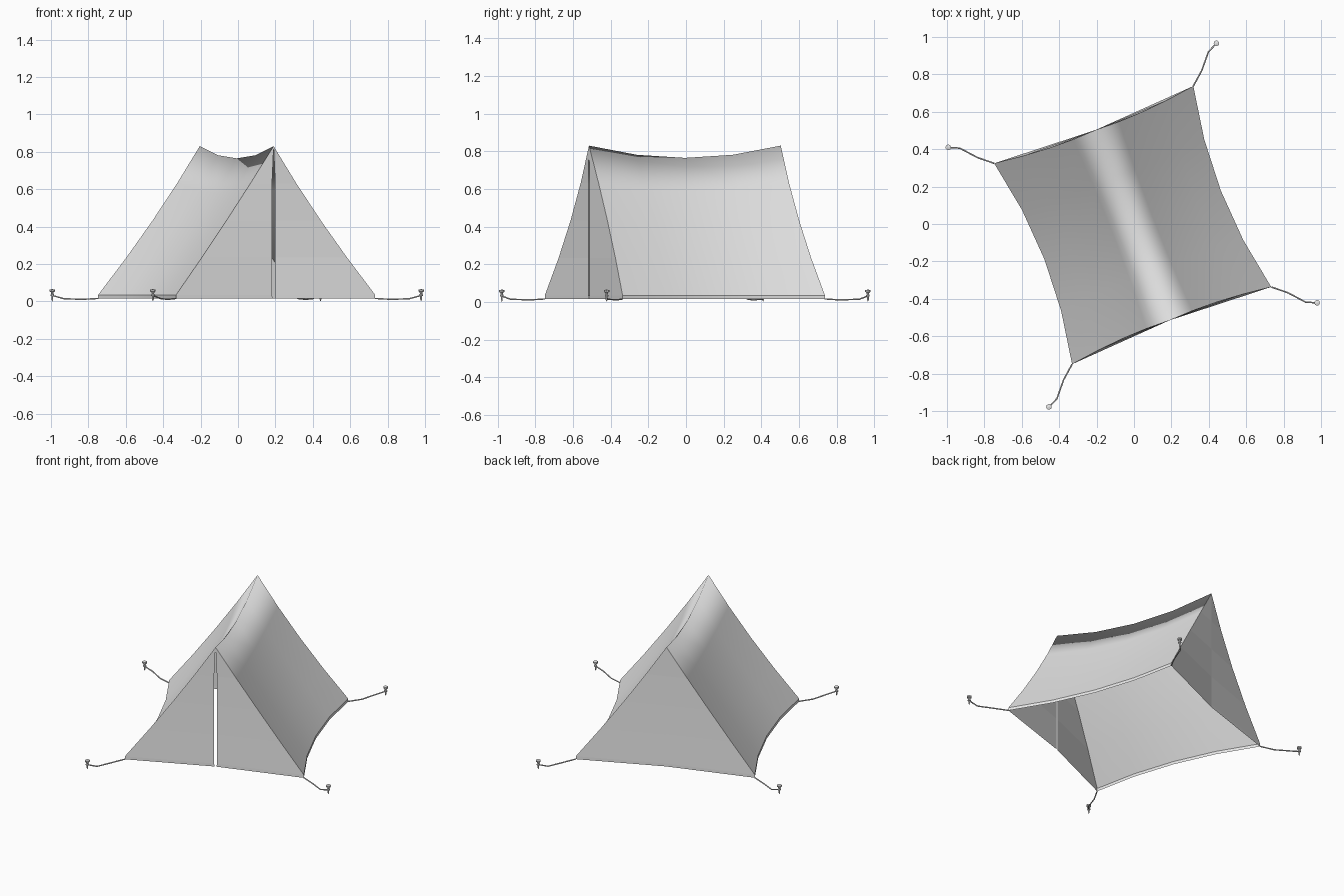
import bpy, bmesh, math

if "Cube" in bpy.data.objects:
    bpy.data.objects.remove(bpy.data.objects["Cube"])

grey = bpy.data.materials.new("canvas_grey")
grey.diffuse_color = (0.8, 0.8, 0.8, 1)
grey.use_nodes = True
grey.node_tree.nodes["Principled BSDF"].inputs["Base Color"].default_value = grey.diffuse_color

ANGLE = math.radians(21.2)
CENTRE = (-0.007, -0.006)
HALF_W, HALF_L, END_RIDGE = 0.571, 0.576, 0.546
HEM, EAVE, PEAK, SAG = 0.015, 0.035, 0.83, 0.065
ROWS, COLS = 4, 4


def world(v, u, z):
    """Tent frame (across, along ridge, up) to world."""
    c, s = math.cos(ANGLE), math.sin(ANGLE)
    return (c * v - s * u + CENTRE[0], s * v + c * u + CENTRE[1], z)


def cloth(side, t, s):
    """Point on a slope: t from eave to ridge, s from -1 (front) to 1 (back)."""
    pull = SAG * (1 - s * s)
    dip = 0.06 * t * (1 - t)
    v = side * ((HALF_W - pull) * (1 - t) - dip)
    u = s * (HALF_L + (END_RIDGE - HALF_L) * t - dip)
    return (v, u, EAVE + (PEAK - pull - EAVE) * t)


def make(name, bm, smooth=True):
    bmesh.ops.remove_doubles(bm, verts=bm.verts, dist=0.0005)
    mesh = bpy.data.meshes.new(name)
    bm.to_mesh(mesh)
    bm.free()
    for p in mesh.polygons:
        p.use_smooth = smooth
    mesh.materials.append(grey)
    obj = bpy.data.objects.new(name, mesh)
    bpy.context.collection.objects.link(obj)
    return obj


def grid(name, lines, smooth=True, flip=False):
    """Sheet stretched between successive lines of tent-frame points."""
    bm = bmesh.new()
    vs = [[bm.verts.new(world(*p)) for p in line] for line in lines]
    for a, b in zip(vs, vs[1:]):
        for i in range(len(a) - 1):
            q = [a[i], a[i + 1], b[i + 1], b[i]]
            if (a[i + 1].co - b[i + 1].co).length < 1e-5:
                q = [a[i], a[i + 1], b[i]]
            bm.faces.new(q[::-1] if flip else q)
    return make(name, bm, smooth)


stations = [-1 + 2 * i / COLS for i in range(COLS + 1)]
steps = [i / ROWS for i in range(ROWS + 1)]

# Roof: both slopes as one smooth sheet over the sagging ridge
across = [(1, t) for t in steps] + [(-1, t) for t in reversed(steps[:-1])]
grid("roof", [[cloth(side, t, s) for s in stations] for side, t in across], flip=True)

# Hems: narrow upright strips under the eaves
for side, label in ((-1, "left"), (1, "right")):
    top = [cloth(side, 0, s) for s in stations]
    low = [(v, u, HEM) for v, u, z in top]
    grid(label + "_hem", [low, top], flip=side > 0)


# End walls: half triangles from a roof edge to the centre line
def half_wall(name, side, end, gap):
    edge = [cloth(side, t, end) for t in steps]
    edge.insert(0, (edge[0][0], edge[0][1], HEM))
    last = len(edge) - 1
    mid = [(side * gap * (0.7 if i == 0 else 1) if i < last else 0,
            end * END_RIDGE, p[2]) for i, p in enumerate(edge)]
    return grid(name, [edge, mid], smooth=False, flip=side * end < 0)


for side, label in ((-1, "left"), (1, "right")):
    half_wall(label + "_door", side, -1, 0.009)
    half_wall(label + "_back_wall", side, 1, 0)

# Pegs and guy ropes at the four corners
PEG = [(0, 0), (0.005, 0.012), (0.005, 0.028), (0.010, 0.03), (0.010, 0.037),
       (0.006, 0.04), (0.008, 0.05), (0.015, 0.053), (0.015, 0.063), (0, 0.066)]
ROPE = [(HALF_W, HALF_L, 0.016), (0.643, 0.637, 0.011),
        (0.713, 0.718, 0.015), (0.769, 0.744, 0.032)]


def peg(name, x, y, sides=10):
    bm = bmesh.new()
    rings = [[bm.verts.new((x + r * math.cos(k * math.tau / sides),
                            y + r * math.sin(k * math.tau / sides), z))
              for k in range(sides)] for r, z in PEG]
    for a, b in zip(rings, rings[1:]):
        for k in range(sides):
            n = (k + 1) % sides
            bm.faces.new((a[k], a[n], b[n], b[k]))
    make(name, bm, smooth=False)


for sv, lv in ((-1, "left"), (1, "right")):
    for su, lu in ((-1, "front"), (1, "back")):
        x, y, _ = world(sv * ROPE[-1][0], su * ROPE[-1][1], 0)
        peg(f"{lu}_{lv}_peg", x, y)
        curve = bpy.data.curves.new(f"{lu}_{lv}_rope", "CURVE")
        curve.dimensions = "3D"
        curve.bevel_depth = 0.004
        curve.bevel_resolution = 1
        curve.use_fill_caps = True
        spline = curve.splines.new("POLY")
        spline.points.add(len(ROPE) - 1)
        for pt, (v, u, z) in zip(spline.points, ROPE):
            pt.co = (*world(sv * v, su * u, z), 1)
        curve.materials.append(grey)
        rope = bpy.data.objects.new(f"{lu}_{lv}_rope", curve)
        bpy.context.collection.objects.link(rope)
